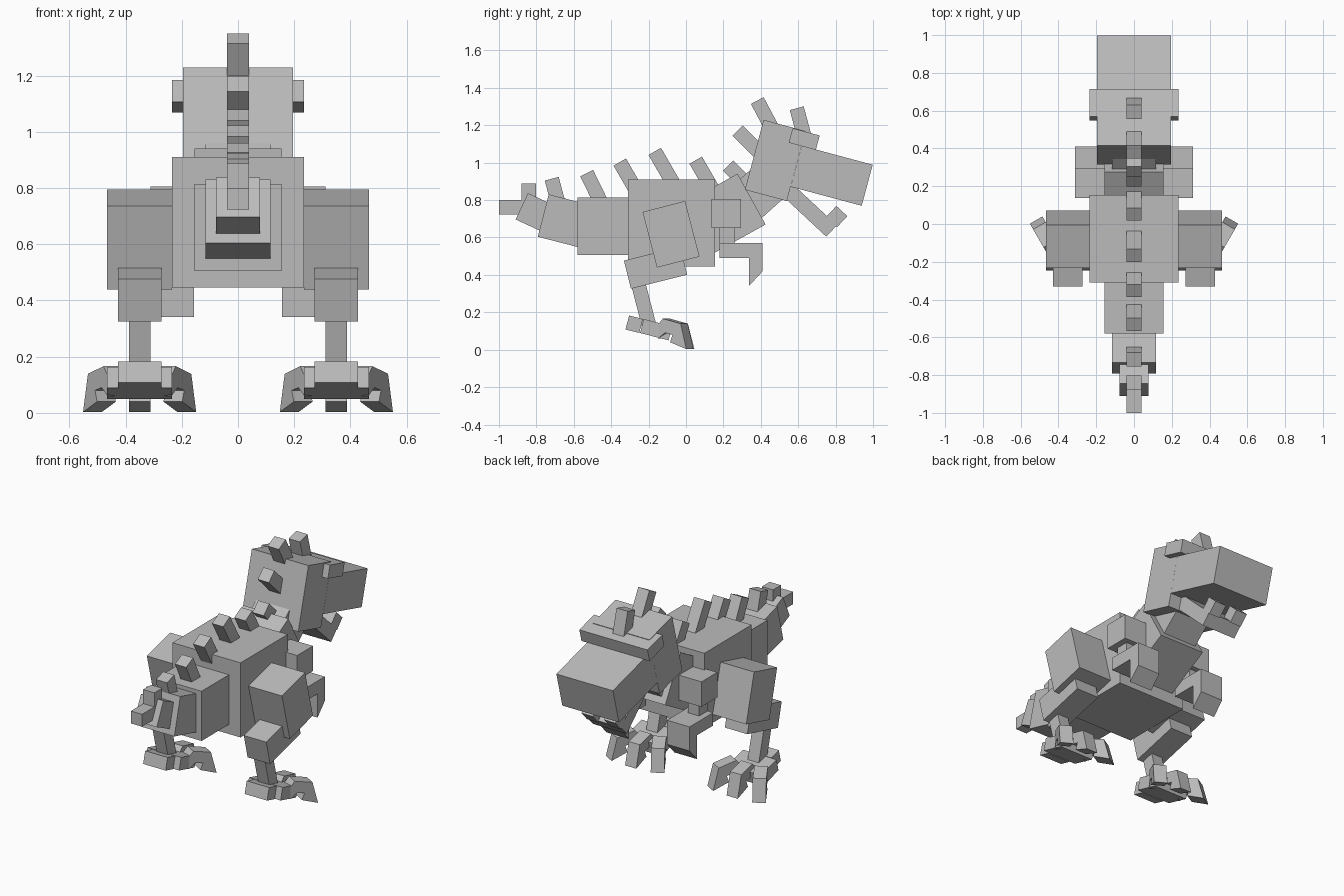
import bpy
import bmesh
from math import radians
from mathutils import Matrix, Vector

cube = bpy.data.objects.get("Cube")
if cube:
    bpy.data.objects.remove(cube, do_unlink=True)

grey = bpy.data.materials.new("stone_grey")
grey.use_nodes = True
color = (0.5, 0.5, 0.5, 1)
grey.diffuse_color = color
grey.node_tree.nodes["Principled BSDF"].inputs["Base Color"].default_value = color


def finish(name, bm):
    bmesh.ops.recalc_face_normals(bm, faces=bm.faces)
    mesh = bpy.data.meshes.new(name)
    bm.to_mesh(mesh)
    bm.free()
    mesh.materials.append(grey)
    obj = bpy.data.objects.new(name, mesh)
    bpy.context.collection.objects.link(obj)
    return obj


def box(name, center, size, pitch=0):
    """Block pitched about the x axis; positive pitch lifts its +y end."""
    bm = bmesh.new()
    bmesh.ops.create_cube(bm, size=1)
    turn = Matrix.Rotation(radians(pitch), 4, 'X')
    bm.transform(Matrix.Translation(center) @ turn @ Matrix.Diagonal((*size, 1)))
    return finish(name, bm)


def prism(name, profile, x, width, yaw=0, pivot_y=0):
    """Side profile extruded across x, then turned about a vertical pivot."""
    bm = bmesh.new()
    face = bm.faces.new([bm.verts.new((-width / 2, y - pivot_y, z)) for y, z in profile])
    ext = bmesh.ops.extrude_face_region(bm, geom=[face])
    moved = [v for v in ext["geom"] if isinstance(v, bmesh.types.BMVert)]
    bmesh.ops.translate(bm, verts=moved, vec=(width, 0, 0))
    bm.transform(Matrix.Translation((x, pivot_y, 0)) @ Matrix.Rotation(radians(yaw), 4, 'Z'))
    return finish(name, bm)


def spike(name, y, z, lean, length=0.2):
    """Square spine whose tip centre is at (y, z), leaning backward."""
    up = Matrix.Rotation(radians(lean), 3, 'X') @ Vector((0, 0, 1))
    box(name, Vector((0, y, z)) - up * length / 2, (0.077, 0.077, length), lean)


# Body and neck
box("body", (0, -0.078, 0.678), (0.47, 0.465, 0.465))
box("neck_base", (0, 0.215, 0.73), (0.31, 0.31, 0.31), 29)
box("neck", (0, 0.405, 0.86), (0.232, 0.31, 0.232), 42)

# Tail
box("tail_base", (0, -0.43, 0.66), (0.31, 0.3, 0.31))
box("tail_middle", (0, -0.65, 0.688), (0.232, 0.234, 0.234), -14.5)
box("tail_end", (0, -0.81, 0.735), (0.155, 0.15, 0.155), -25)
box("tail_tip", (0, -0.925, 0.762), (0.077, 0.15, 0.077))
box("tail_tip_spike", (0, -0.84, 0.84), (0.077, 0.077, 0.096))

# Head and jaw
box("head", (0, 0.477, 1.012), (0.39, 0.232, 0.387), -15)
box("snout", (0, 0.779, 0.93), (0.39, 0.393, 0.227), -15)
box("brow", (0, 0.632, 1.126), (0.47, 0.15, 0.08), -15)
box("jaw", (0, 0.661, 0.744), (0.234, 0.321, 0.083), -43)

# Spines from tail to crown
spines = [(-0.718, 0.914, 15), (-0.531, 0.944, 26), (-0.354, 1.003, 30),
          (-0.167, 1.06, 30), (0.052, 1.013, 30), (0.226, 0.984, 45),
          (0.277, 1.171, 45), (0.381, 1.332, 28)]
for i, (y, z, lean) in enumerate(spines):
    spike(f"spine_{i + 1}", y, z, lean)
spike("brow_horn", 0.592, 1.291, 15, 0.16)

# Side profiles of the clawed parts
hand_claw = [(0.338, 0.5), (0.41, 0.5), (0.41, 0.42), (0.338, 0.342)]
toe = [(-0.135, 0.128), (-0.1, 0.166), (0.01, 0.139), (0.045, 0.003),
       (-0.055, 0.04), (-0.04, 0.08), (-0.087, 0.09), (-0.13, 0.06)]

for side, s in (("left", 1), ("right", -1)):
    box(f"{side}_jaw_tooth", (s * 0.078, 0.806, 0.712), (0.077, 0.08, 0.08), -43)

    # Arm
    ax = s * 0.234
    box(f"{side}_upper_arm", (ax, 0.215, 0.728), (0.156, 0.156, 0.156))
    box(f"{side}_forearm", (ax, 0.219, 0.58), (0.078, 0.082, 0.18))
    box(f"{side}_hand", (ax, 0.294, 0.53), (0.156, 0.232, 0.08))
    prism(f"{side}_hand_claw", hand_claw, ax, 0.156)

    # Leg
    lx = s * 0.35
    box(f"{side}_thigh", (lx, -0.08, 0.617), (0.232, 0.235, 0.307), 14.5)
    box(f"{side}_shin", (lx, -0.163, 0.4385), (0.155, 0.31, 0.155), 14)
    box(f"{side}_ankle", (lx, -0.236, 0.278), (0.077, 0.077, 0.32), 14.5)
    box(f"{side}_heel", (lx, -0.277, 0.136), (0.155, 0.076, 0.077), -14.5)
    box(f"{side}_foot", (lx, -0.16, 0.107), (0.232, 0.157, 0.077), -14.5)
    for label, k in (("inner", -s), ("middle", 0), ("outer", s)):
        prism(f"{side}_{label}_toe", toe, lx + k * 0.078, 0.077, -30 * k, -0.135)
